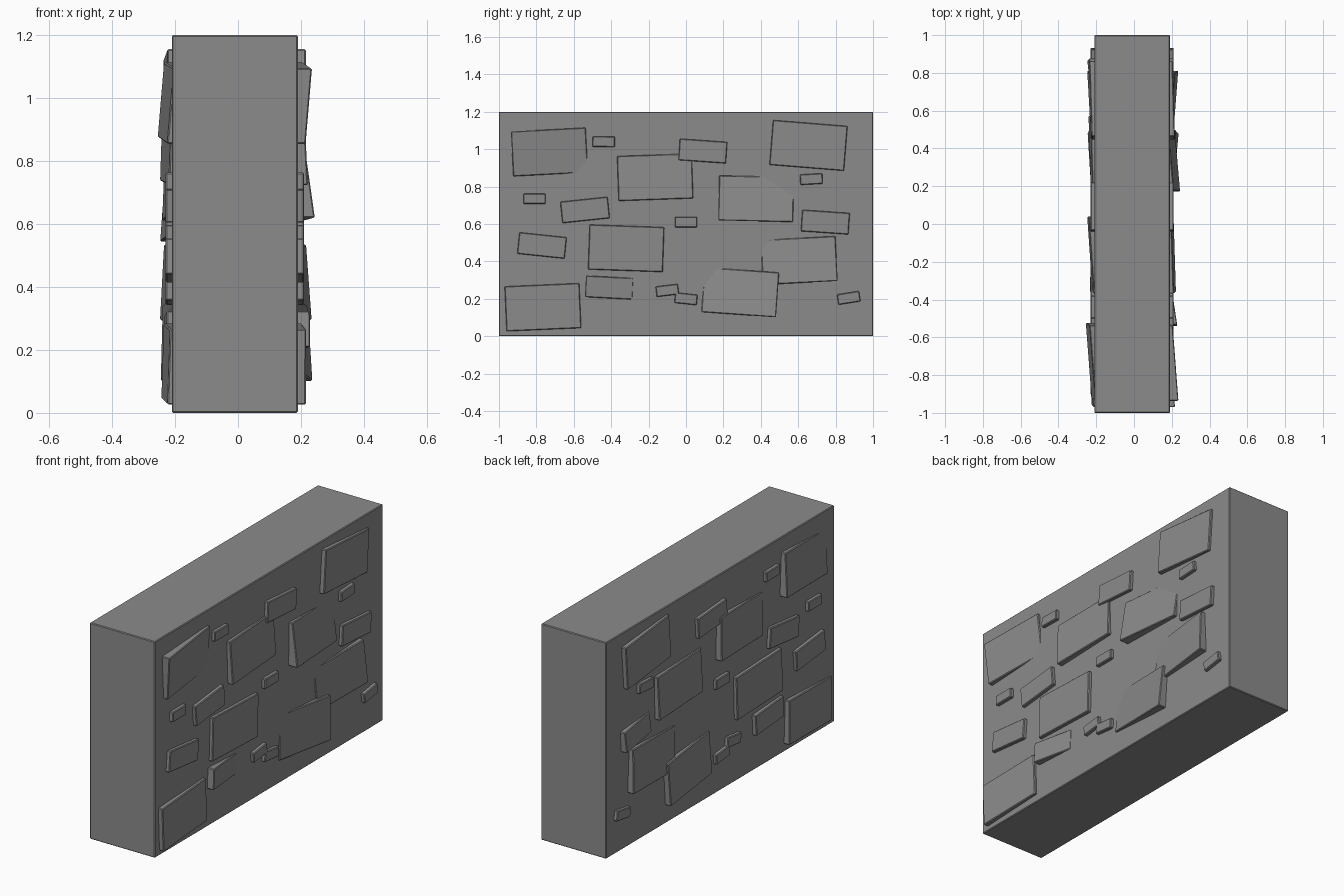
import bpy
import bmesh
from mathutils import Matrix

if "Cube" in bpy.data.objects:
    bpy.data.objects.remove(bpy.data.objects["Cube"], do_unlink=True)

# One plain grey for the whole wall
grey = bpy.data.materials.new("stone_grey")
grey.use_nodes = True
color = (0.26, 0.26, 0.26, 1)
grey.diffuse_color = color
shader = next(n for n in grey.node_tree.nodes if n.type == "BSDF_PRINCIPLED")
shader.inputs["Base Color"].default_value = color
shader.inputs["Roughness"].default_value = 0.8

CENTRE_X = -0.01
LARGE, MEDIUM, SMALL = (0.4, 0.24), (0.255, 0.115), (0.12, 0.056)


def block(name, depth, width, height, location, roll=0, right_tilt=(0, 0), left_tilt=(0, 0)):
    """Bevelled box rolled about x; each broad face slopes outward along y and z."""
    bm = bmesh.new()
    bmesh.ops.create_cube(bm, size=1)
    bmesh.ops.scale(bm, vec=(depth, width, height), verts=bm.verts)
    turn = Matrix.Rotation(roll * 0.01745, 3, "X")
    bmesh.ops.rotate(bm, matrix=turn, verts=bm.verts)
    for v in bm.verts:
        side, tilt = (1, right_tilt) if v.co.x > 0 else (-1, left_tilt)
        v.co.x += side * (tilt[0] * v.co.y + tilt[1] * v.co.z)
    mesh = bpy.data.meshes.new(name)
    bm.to_mesh(mesh)
    bm.free()
    obj = bpy.data.objects.new(name, mesh)
    obj.location = location
    mesh.materials.append(grey)
    bpy.context.collection.objects.link(obj)
    bevel = obj.modifiers.new("soft_edge", "BEVEL")
    bevel.width = 0.004
    bevel.segments = 1
    return obj


block("wall", 0.4, 2, 1.2, (CENTRE_X, 0, 0.6))

# Level stones running through the wall: size, y, z, roll in degrees
flat_stones = [
    (SMALL, -.44, 1.04, -1), (MEDIUM, .09, .99, -4), (SMALL, .67, .84, 3),
    (SMALL, -.81, .735, 0), (MEDIUM, -.54, .675, 6), (SMALL, 0, .61, 0),
    (MEDIUM, -.77, .485, -6), (LARGE, -.32, .47, -2), (SMALL, -.1, .245, 7),
    (SMALL, 0, .2, -6), (SMALL, .87, .205, 9),
]
for i, (size, y, z, roll) in enumerate(flat_stones):
    block(f"level_stone_{i + 1}", 0.44, *size, (CENTRE_X, y, z), roll)

# Leaning stones: as above, then the outward slope of the +x and -x faces
leaning_stones = [
    (LARGE, -.73, .985, 3, (-.08, .08), (.08, -.08)),
    (LARGE, -.165, .85, 2, (-.03, -.05), (.07, -.03)),
    (LARGE, .655, 1.02, -4.6, (-.03, 0), (.03, 0)),
    (LARGE, .375, .735, -1.3, (-.09, -.14), (.03, -.04)),
    (MEDIUM, .745, .61, -4, (0, 0), (.1, -.08)),
    (LARGE, .605, .405, 3, (.08, -.07), (.06, -.05)),
    (LARGE, .29, .235, -4, (.09, -.07), (.06, -.03)),
    (MEDIUM, -.41, .26, -3, (-.15, 0), (.03, 0)),
    (LARGE, -.765, .155, 2.5, (-.03, 0), (.05, -.03)),
]
for i, (size, y, z, roll, right, left) in enumerate(leaning_stones):
    block(f"leaning_stone_{i + 1}", 0.44, *size, (CENTRE_X, y, z), roll, right, left)
